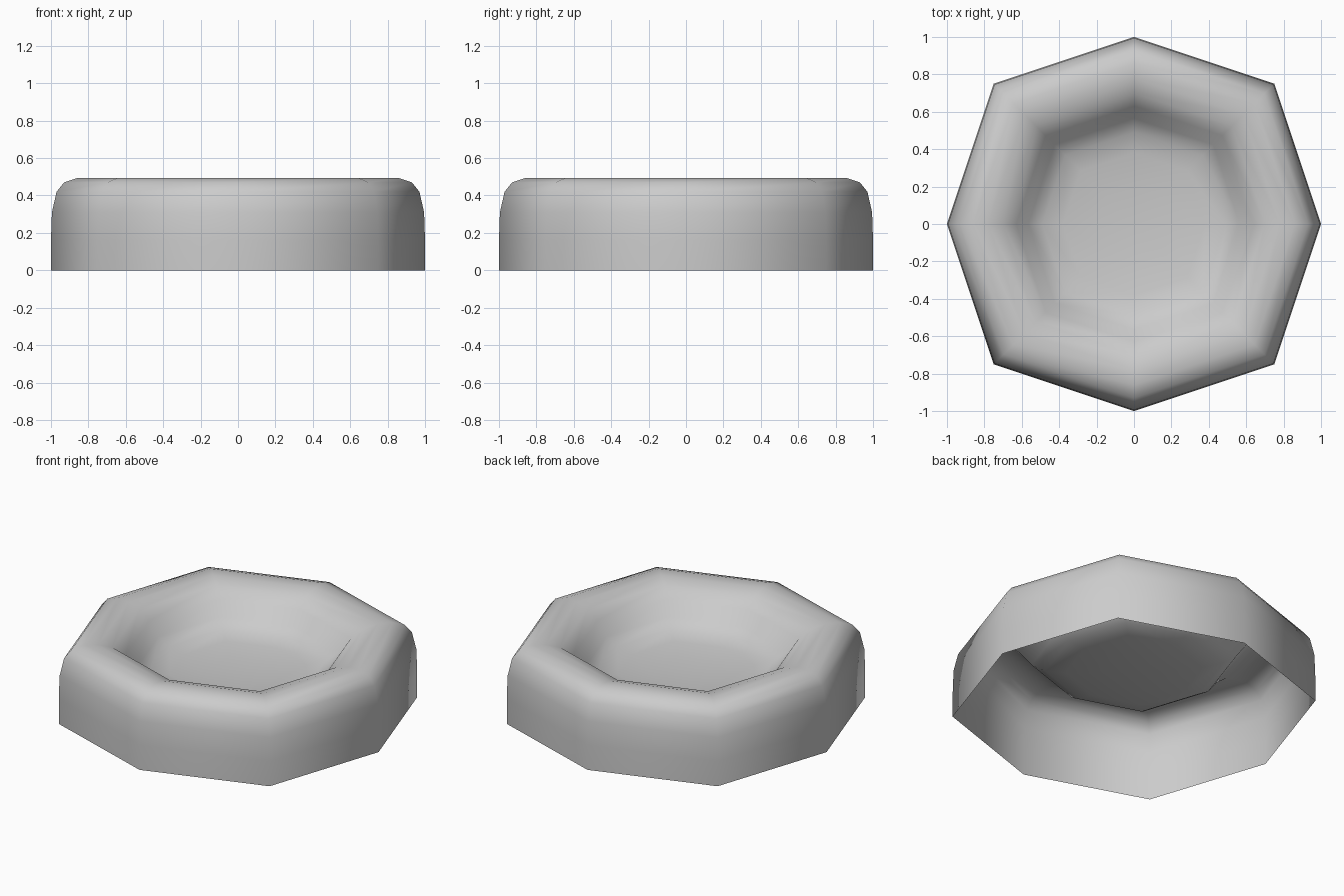
import bpy, bmesh

if "Cube" in bpy.data.objects:
    bpy.data.objects.remove(bpy.data.objects["Cube"])

# Octagonal plan: the facets of a quadratic-curve ring (axis points at 1, diagonals at 0.75)
PLAN = [(1, 0), (.75, .75), (0, 1), (-.75, .75), (-1, 0), (-.75, -.75), (0, -1), (.75, -.75)]

# Section from the open bottom edge, over the rounded rim, down into the shallow basin
PROFILE = [(1, 0), (1, .16), (.995, .31), (.97, .42), (.93, .47), (.86, .493),
           (.78, .49), (.70, .465), (.63, .41), (.565, .325), (.49, .28), (.38, .26), (.2, .245)]
CENTRE_Z = .24


def sweep_scaled(name, plan, profile, centre_z):
    bm = bmesh.new()
    rings = [[bm.verts.new((x * r, y * r, z)) for x, y in plan] for r, z in profile]
    n = len(plan)
    for a, b in zip(rings, rings[1:]):
        for i in range(n):
            j = (i + 1) % n
            bm.faces.new((a[i], a[j], b[j], b[i]))
    # Basin floor fan
    centre = bm.verts.new((0, 0, centre_z))
    for i in range(n):
        bm.faces.new((rings[-1][i], rings[-1][(i + 1) % n], centre))
    for f in bm.faces:
        f.smooth = True
    mesh = bpy.data.meshes.new(name)
    bm.to_mesh(mesh)
    bm.free()
    obj = bpy.data.objects.new(name, mesh)
    bpy.context.collection.objects.link(obj)
    return obj


# Hollow basin shell, open underneath
sweep_scaled("octagonal_basin", PLAN, PROFILE, CENTRE_Z)
